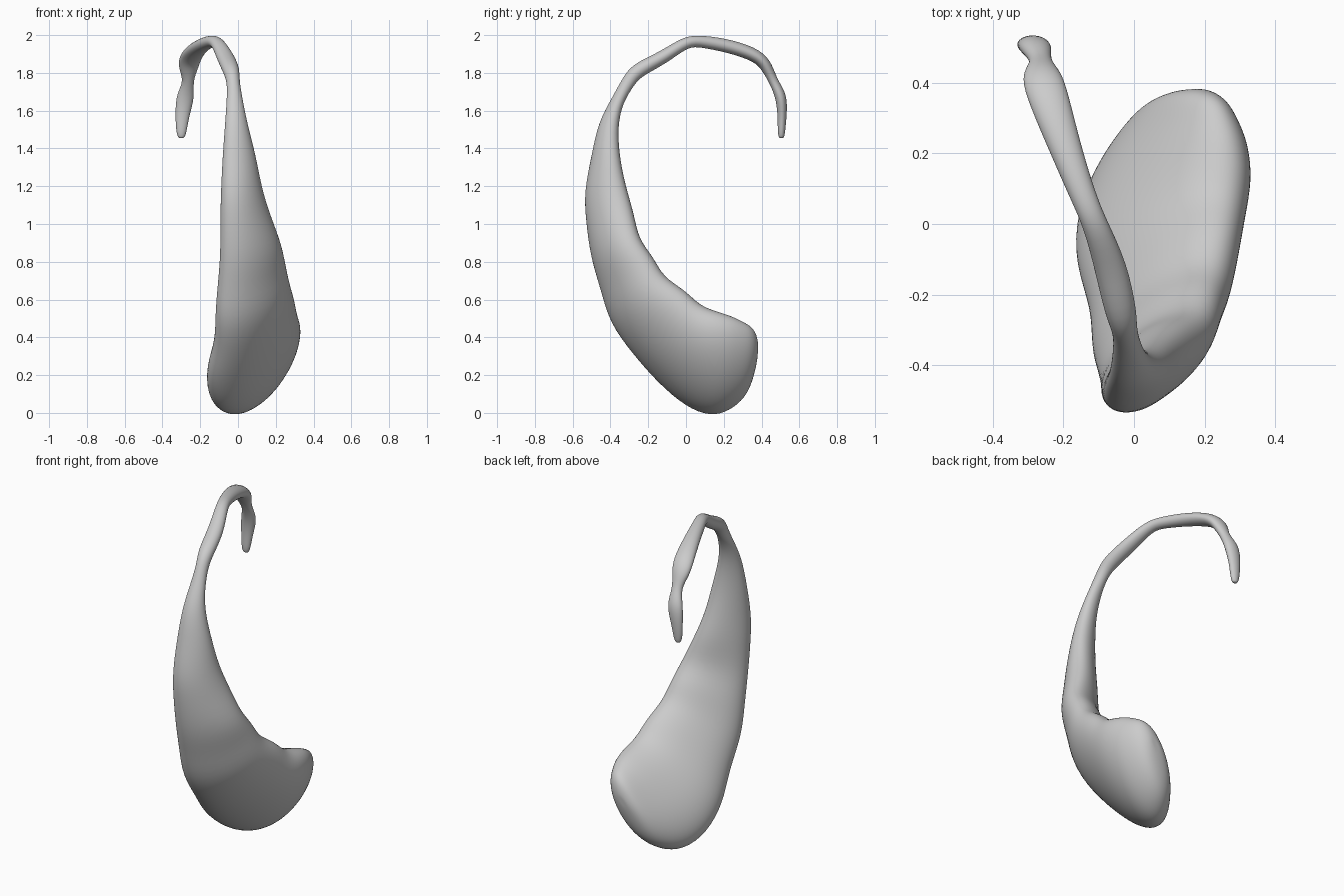
import bpy, bmesh, math
from mathutils import Vector

if "Cube" in bpy.data.objects:
    bpy.data.objects.remove(bpy.data.objects["Cube"])

SIDES = 20

# Sac sections: outer edge (y, z), inner edge (y, z), left x, right x, lean
BODY = [
    (.376, .27, .384, .36, .12, .20, .5),
    (.355, .175, .375, .42, .06, .235, .5),
    (.315, .08, .35, .465, .00, .27, .55),
    (.23, .01, .30, .495, -.065, .30, .55),
    (.13, -.02, .245, .525, -.125, .325, .55),
    (.00, .03, .16, .55, -.175, .335, .55),
    (-.15, .16, .075, .58, -.18, .315, .55),
    (-.28, .31, .00, .66, -.13, .30, .55),
    (-.405, .475, -.115, .725, -.13, .275, .5),
    (-.45, .65, -.165, .83, -.115, .25, .5),
    (-.505, .82, -.245, .92, -.10, .23, .45),
    (-.53, 1.02, -.27, 1.06, -.10, .17, .4),
    (-.54, 1.17, -.315, 1.20, -.095, .125, .35),
    (-.50, 1.36, -.35, 1.36, -.085, .095, .3),
    (-.465, 1.54, -.36, 1.52, -.07, .05, .2),
    (-.39, 1.67, -.335, 1.64, -.06, .025, .1),
]
# Duct stations: x, y, z, half width, half thickness
DUCT = [
    (-.025, -.305, 1.755, .032, .036), (-.035, -.26, 1.815, .045, .040),
    (-.065, -.12, 1.88, .047, .035), (-.11, .00, 1.968, .034, .030),
    (-.145, .08, 1.968, .036, .032), (-.20, .23, 1.943, .046, .036),
    (-.25, .38, 1.893, .060, .036), (-.265, .43, 1.83, .054, .032),
    (-.262, .462, 1.755, .022, .022), (-.278, .505, 1.68, .050, .032),
    (-.295, .51, 1.58, .037, .024), (-.30, .505, 1.49, .028, .020),
    (-.30, .505, 1.455, .017, .014),
]


def ring(center, wide, thick, lean):
    """Leaning oval, flattened on its inner left face."""
    phi = math.acos(lean)
    points = []
    for i in range(SIDES):
        t = 2 * math.pi * i / SIDES
        flat = max(0, math.cos(t - phi / 2 - math.pi / 2)) ** 2
        k = 1.015 * (1 - .45 * lean * flat)
        points.append(center + k * (wide * math.cos(t) + thick * math.cos(t - phi)))
    return points


rings = []
# Sac
for py, pz, qy, qz, x0, x1, lean in BODY:
    p, q = Vector((0, py, pz)), Vector((0, qy, qz))
    center = (p + q) / 2 + Vector(((x0 + x1) / 2, 0, 0))
    rings.append(ring(center, Vector(((x1 - x0) / 2, 0, 0)), (q - p) / 2, lean))

# Duct continuing from the neck
path = [Vector(d[:3]) for d in DUCT]
for i, (*_, w, h) in enumerate(DUCT):
    before = path[i - 1] if i else Vector((-.018, -.36, 1.655))
    tangent = (path[min(i + 1, len(path) - 1)] - before).normalized()
    normal = tangent.cross(Vector((1, 0, 0))).normalized()
    side = normal.cross(tangent).normalized()
    rings.append(ring(path[i], side * w, normal * h, 0))

# Skin the rings and close both ends
bm = bmesh.new()
loops = [[bm.verts.new(p) for p in r] for r in rings]
for a, b in zip(loops, loops[1:]):
    for i in range(SIDES):
        j = (i + 1) % SIDES
        bm.faces.new((a[i], a[j], b[j], b[i]))
for loop in (loops[0], loops[-1]):
    tip = bm.verts.new(sum((v.co for v in loop), Vector()) / SIDES)
    for i in range(SIDES):
        bm.faces.new((loop[i], loop[(i + 1) % SIDES], tip))
bmesh.ops.recalc_face_normals(bm, faces=bm.faces)
for f in bm.faces:
    f.smooth = True
mesh = bpy.data.meshes.new("sac_with_duct")
bm.to_mesh(mesh)
bm.free()
sac = bpy.data.objects.new("sac_with_duct", mesh)
bpy.context.collection.objects.link(sac)
sub = sac.modifiers.new("smooth", 'SUBSURF')
sub.levels = sub.render_levels = 2
